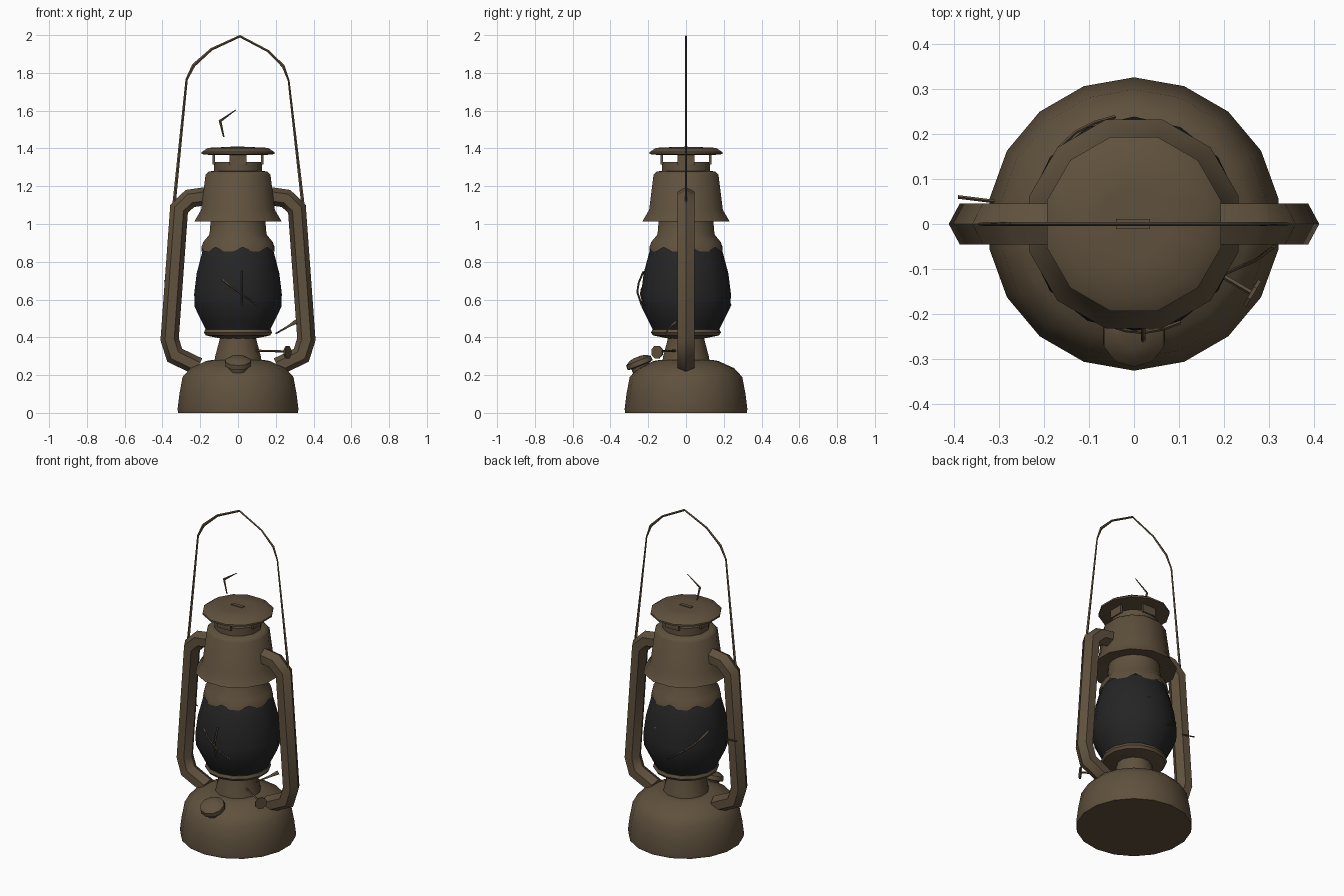
import bpy, bmesh, math
from mathutils import Vector, Matrix

if "Cube" in bpy.data.objects:
    bpy.data.objects.remove(bpy.data.objects["Cube"])


def material(name, rgb):
    m = bpy.data.materials.new(name)
    m.diffuse_color = (*rgb, 1)
    m.use_nodes = True
    m.node_tree.nodes["Principled BSDF"].inputs["Base Color"].default_value = m.diffuse_color
    return m


BROWN = material("aged brown metal", (0.115, 0.082, 0.047))
DARK = material("smoked glass", (0.018, 0.018, 0.019))


def finish(name, bm, mat, angle=40):
    bmesh.ops.recalc_face_normals(bm, faces=bm.faces)
    me = bpy.data.meshes.new(name)
    bm.to_mesh(me)
    bm.free()
    me.materials.append(mat)
    ob = bpy.data.objects.new(name, me)
    bpy.context.collection.objects.link(ob)
    bpy.ops.object.select_all(action='DESELECT')
    ob.select_set(True)
    bpy.context.view_layer.objects.active = ob
    bpy.ops.object.shade_smooth_by_angle(angle=math.radians(angle))
    return ob


def bridge(bm, rings, capped=True):
    n = len(rings[0])
    for a, b in zip(rings, rings[1:]):
        for i in range(n):
            j = (i + 1) % n
            bm.faces.new((a[i], a[j], b[j], b[i]))
    if capped:
        bm.faces.new(rings[0])
        bm.faces.new(rings[-1])


def lathe(name, profile, sides, mat=BROWN, jag=0, matrix=None):
    """Revolve (radius, z) points; jag raises alternate vertices of the first ring."""
    bm = bmesh.new()
    rings = []
    for k, (r, z) in enumerate(profile):
        ring = []
        for i in range(sides):
            a = 2 * math.pi * (i + 0.5) / sides
            dz = jag * (i % 3 == 0) if k == 0 else 0
            ring.append(bm.verts.new((r * math.cos(a), r * math.sin(a), z + dz)))
        rings.append(ring)
    bridge(bm, rings, capped=not jag)
    if matrix:
        bm.transform(matrix)
    return finish(name, bm, mat)


def sweep(name, path, rx, ry, sides, mat=BROWN, up=(0, 1, 0)):
    """Sweep an elliptical section along a path: rx across, ry along 'up'."""
    bm = bmesh.new()
    pts = [Vector(p) for p in path]
    rings = []
    for k, p in enumerate(pts):
        d0 = (p - pts[max(k - 1, 0)]).normalized()
        d1 = (pts[min(k + 1, len(pts) - 1)] - p).normalized()
        t = (d0 + d1).normalized()
        side = t.cross(Vector(up)).normalized()
        u = side.cross(t).normalized()
        miter = 1 / max(0.7, t.dot(d1 if d1.length else d0))
        w = rx[k] if isinstance(rx, list) else rx
        rings.append([bm.verts.new(p + side * (w * miter * math.cos(a)) + u * (ry * math.sin(a)))
                      for a in (2 * math.pi * i / sides for i in range(sides))])
    bridge(bm, rings)
    return finish(name, bm, mat, 50)


def box(name, centre, size, turn=0):
    bm = bmesh.new()
    bmesh.ops.create_cube(bm, size=1)
    bm.transform(Matrix.Rotation(turn, 4, 'Z') @ Matrix.Translation(centre)
                 @ Matrix.Diagonal((*size, 1)))
    return finish(name, bm, BROWN)


# Fuel tank and burner
lathe("fuel_tank", [(0.322, 0), (0.325, 0.02), (0.315, 0.1), (0.298, 0.19), (0.255, 0.237),
                    (0.17, 0.275), (0.14, 0.28)], 18)
lathe("burner_cone", [(0.13, 0.27), (0.125, 0.3), (0.10, 0.39), (0.10, 0.42)], 12)
lathe("globe_seat", [(0.10, 0.395), (0.175, 0.41), (0.185, 0.425), (0.178, 0.442), (0.15, 0.442)], 14)

# Globe and its collar with a ragged lower rim
lathe("glass_globe", [(0.172, 0.435), (0.195, 0.48), (0.235, 0.56), (0.238, 0.63), (0.224, 0.74),
                      (0.192, 0.86), (0.175, 0.885)], 14, DARK)
lathe("globe_collar", [(0.196, 0.855), (0.185, 0.905), (0.152, 0.945), (0.145, 1.03)], 24, jag=0.022)

# Hood, chimney vents and cap
lathe("hood", [(0.14, 1.03), (0.225, 1.012), (0.24, 1.012), (0.202, 1.075), (0.178, 1.26),
               (0.16, 1.278), (0.125, 1.282)], 12)
lathe("chimney", [(0.132, 1.275), (0.132, 1.328)], 12)
for i in range(4):
    box("vent_post", (0.128, 0, 1.345), (0.012, 0.088, 0.06), i * math.pi / 2)
lathe("chimney_cap", [(0.135, 1.364), (0.2, 1.37), (0.2, 1.38), (0.165, 1.403), (0.08, 1.407)], 12)
box("cap_slot", (-0.002, 0, 1.407), (0.075, 0.022, 0.008))

# Side tubes
for s, label in ((1, "right"), (-1, "left")):
    sweep(label + "_air_tube", [(s * x, 0, z) for x, z in
          ((0.15, 1.15), (0.255, 1.135), (0.312, 1.08), (0.362, 0.39), (0.335, 0.305), (0.21, 0.245))],
          0.048, 0.052, 6)

# Carrying bail: flat ribbon
bail = [(-0.34, 1.09), (-0.272, 1.765), (-0.235, 1.84), (-0.14, 1.925), (0.01, 1.994),
        (0.16, 1.915), (0.24, 1.835), (0.268, 1.76), (0.345, 1.09)]
sweep("carrying_bail", [(x, 0, z) for x, z in bail],
      [0.009, 0.006, 0.009, 0.007, 0.006, 0.006, 0.008, 0.005, 0.009], 0.004, 4)
sweep("lifting_hook", [(-0.075, 0, 1.46), (-0.095, 0, 1.545), (-0.01, 0, 1.605)],
      [0.004, 0.007, 0.002], 0.003, 4)

# Filler cap tilted forward on the tank
tilt = Matrix.Translation((0, -0.235, 0.235)) @ Matrix.Rotation(math.radians(22), 4, 'X')
lathe("filler_cap", [(0.05, -0.03), (0.052, 0.015), (0.072, 0.02), (0.07, 0.045),
                     (0.045, 0.06), (0.02, 0.065)], 10, matrix=tilt)

# Wick adjuster: shaft and thumb wheel
sweep("wick_shaft", [(0.07, -0.04, 0.33), (0.265, -0.155, 0.325)], 0.006, 0.006, 5, up=(0, 0, 1))
aim = Vector((0.195, -0.115, 0)).to_track_quat('Z', 'Y').to_matrix().to_4x4()
lathe("wick_wheel", [(0.036, -0.004), (0.036, 0.004)], 8,
      matrix=Matrix.Translation((0.262, -0.153, 0.322)) @ aim)


# Guard wires winding diagonally round the globe
def guard(name, a0, a1, z0, z1):
    path = []
    for i in range(9):
        t = i / 8
        a = math.radians(a0 + (a1 - a0) * t)
        z = z0 + (z1 - z0) * t
        r = 0.241 - 0.42 * max(0, z - 0.63) ** 1.25
        path.append((r * math.cos(a), r * math.sin(a), z))
    sweep(name, path, 0.004, 0.004, 4, up=(0, 0, 1))


guard("front_guard_wire", 215, 295, 0.80, 0.57)
guard("rear_guard_wire", 75, -5, 0.72, 0.81)
guard("back_guard_wire", 100, 190, 0.57, 0.80)

# Globe lifter and small wire loop
sweep("globe_lifter", [(0.20, -0.11, 0.42), (0.27, -0.08, 0.46), (0.31, -0.05, 0.485)],
      [0.004, 0.006, 0.012], 0.004, 4)
sweep("front_wire_loop", [(0.02, -0.225, 0.75), (0.02, -0.25, 0.69), (0.02, -0.258, 0.64),
                          (0.02, -0.235, 0.57)], 0.005, 0.005, 4, up=(1, 0, 0))
sweep("left_wire_latch", [(-0.39, 0.06, 0.7), (-0.31, 0.05, 0.69)], 0.004, 0.004, 4)
